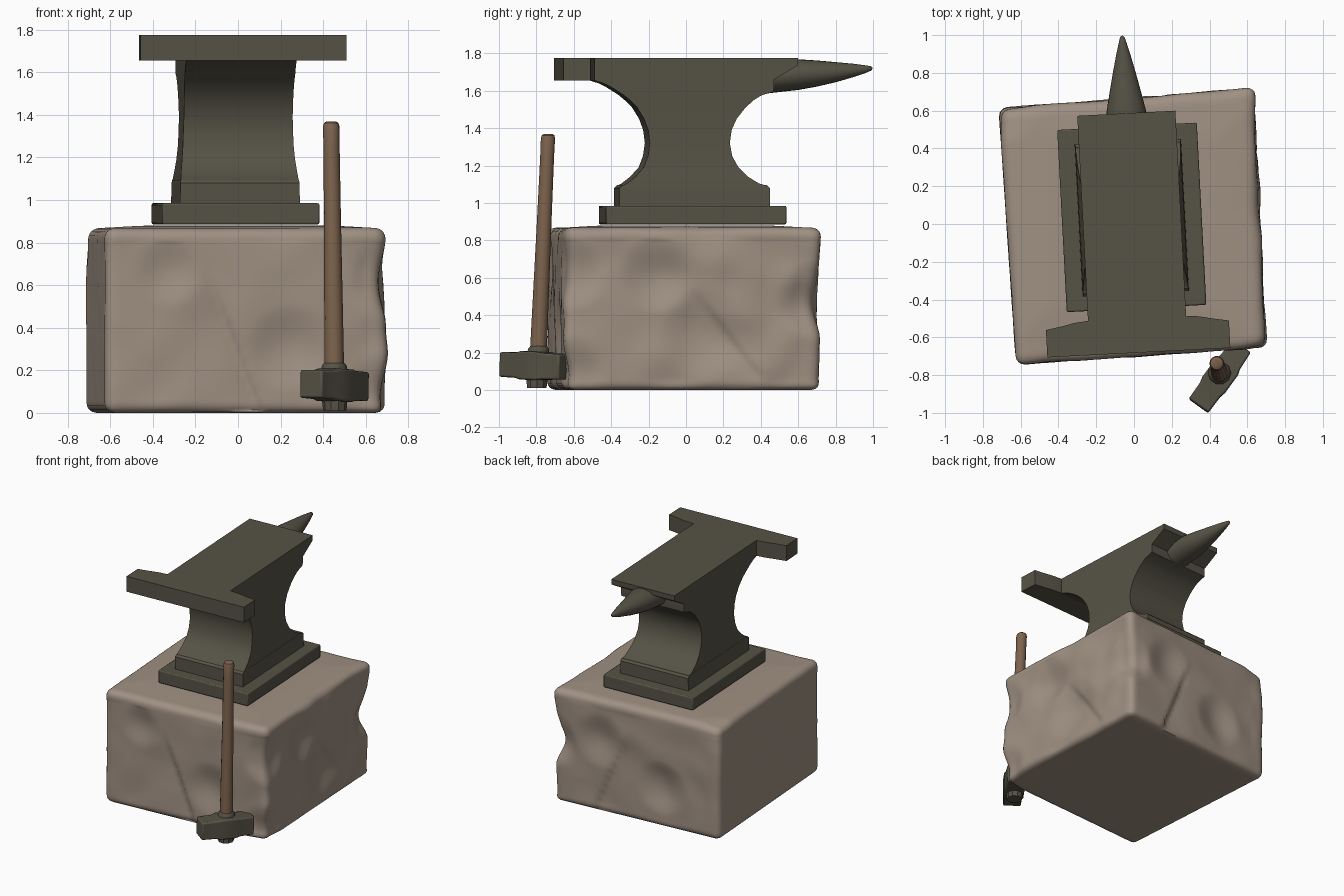
import bpy, bmesh, math
from mathutils import Vector, Matrix, noise

if "Cube" in bpy.data.objects:
    bpy.data.objects.remove(bpy.data.objects["Cube"])


def material(name, rgb):
    m = bpy.data.materials.new(name)
    m.diffuse_color = (*rgb, 1)
    m.use_nodes = True
    m.node_tree.nodes["Principled BSDF"].inputs["Base Color"].default_value = m.diffuse_color
    return m


STONE = material("warm stone", (0.35, 0.28, 0.225))
IRON = material("dark iron", (0.092, 0.085, 0.060))
WOOD = material("brown wood", (0.205, 0.125, 0.075))
TURN = Matrix.Translation((-0.01, 0, 0)) @ Matrix.Rotation(math.radians(3), 4, 'Z')


def finish(name, bm, mat, matrix=None, bevel=0, angle=35):
    if matrix:
        bm.transform(matrix)
    bmesh.ops.recalc_face_normals(bm, faces=bm.faces)
    me = bpy.data.meshes.new(name)
    bm.to_mesh(me)
    bm.free()
    ob = bpy.data.objects.new(name, me)
    bpy.context.collection.objects.link(ob)
    me.materials.append(mat)
    if bevel:
        mod = ob.modifiers.new("bevel", 'BEVEL')
        mod.width, mod.segments, mod.limit_method = bevel, 2, 'ANGLE'
        mod.angle_limit = math.radians(40)
    bpy.ops.object.select_all(action='DESELECT')
    ob.select_set(True)
    bpy.context.view_layer.objects.active = ob
    bpy.ops.object.shade_smooth_by_angle(angle=math.radians(angle))
    return ob


def loft(name, rings, mat, **kw):
    """Skin a list of equal-length point rings and cap both ends."""
    bm = bmesh.new()
    loops = [[bm.verts.new(p) for p in r] for r in rings]
    n = len(loops[0])
    for a, b in zip(loops, loops[1:]):
        for i in range(n):
            j = (i + 1) % n
            bm.faces.new((a[i], a[j], b[j], b[i]))
    bm.faces.new(loops[0])
    bm.faces.new(loops[-1])
    return finish(name, bm, mat, **kw)


def rect(z, y0, y1, w):
    return [(-w, y0, z), (w, y0, z), (w, y1, z), (-w, y1, z)]


def circle(c, rx, ry, axis='Z', n=16):
    pts = []
    for i in range(n):
        a = 2 * math.pi * i / n
        u, v = rx * math.cos(a), ry * math.sin(a)
        pts.append(Vector(c) + (Vector((u, v, 0)) if axis == 'Z' else Vector((u, 0, v))))
    return pts


# ---- stone block: rounded grid cube, skewed plan, chipped sides
def smooth(t):
    t = max(0.0, min(1.0, t))
    return t * t * (3 - 2 * t)


def fracture(u, z, a, b, depth, width):
    """Sharp step along line a-b that fades out on its right-hand side."""
    d = Vector((b[0] - a[0], b[1] - a[1]))
    L = d.length
    d /= L
    px, pz = u - a[0], z - a[1]
    t = (px * d.x + pz * d.y) / L
    s = -(px * d.y - pz * d.x) * -1
    s = -s if d.y > 0 else s
    window = smooth((t + 0.1) / 0.5) * smooth((1.15 - t) / 0.2)
    return depth * window * smooth(s / 0.03) * math.exp(-max(s, 0) / width)


# centre, radius, inward push
DENTS = [((-0.33, -0.74, 0.66), 0.17, (0, 0.025, 0)),
         ((0.25, -0.70, 0.30), 0.22, (0, 0.035, 0)),
         ((0.69, -0.62, 0.62), 0.20, (-0.04, 0.02, 0)),
         ((0.69, -0.15, 0.62), 0.22, (-0.045, 0, 0)),
         ((0.67, 0.10, 0.30), 0.26, (-0.03, 0, 0)),
         ((0.64, 0.70, 0.48), 0.22, (-0.04, -0.035, 0)),
         ((0.68, -0.60, 0.10), 0.20, (-0.03, 0.03, 0)),
         ((-0.25, 0.66, 0.30), 0.22, (0, -0.04, 0)),
         ((0.25, 0.69, 0.55), 0.22, (0, -0.035, 0)),
         ((-0.70, 0.61, 0.85), 0.20, (0.01, -0.01, -0.02))]
CORNERS = [Vector(c) for c in ((-0.625, -0.748), (0.705, -0.655), (0.635, 0.722), (-0.717, 0.615))]
bm = bmesh.new()
bmesh.ops.create_cube(bm, size=2)
bmesh.ops.subdivide_edges(bm, edges=bm.edges[:], cuts=54, use_grid_fill=True)
half = Vector((0.68, 0.69, 0.44))
R = 0.05
for v in bm.verts:
    p = Vector([v.co[i] * half[i] for i in range(3)])
    q = Vector([max(-half[i] + R, min(half[i] - R, p[i])) for i in range(3)])
    if (p - q).length > 1e-6:
        p = q + R * (p - q).normalized()
    s, t = (p.x / half.x + 1) / 2, (p.y / half.y + 1) / 2
    xy = CORNERS[0].lerp(CORNERS[1], s).lerp(CORNERS[3].lerp(CORNERS[2], s), t)
    co = Vector((xy.x, xy.y, p.z + half.z))
    base = co.copy()
    side = smooth(co.z / 0.06)
    for c, r, push in DENTS:
        d = (base - Vector(c)).length / r
        if d < 1:
            co += Vector(push) * (1 - d * d) ** 2
    # split lines on front, back and right
    if v.co.y < -0.99:
        co.y += fracture(base.x, base.z, (-0.12, 0.66), (0.12, 0.03), 0.03, 0.12)
    if v.co.y > 0.99:
        co.y -= fracture(base.x, base.z, (0.05, 0.65), (0.30, 0.05), 0.03, 0.12)
    if v.co.x > 0.99:
        co.x -= fracture(base.y, base.z, (0.05, 0.55), (0.40, 0.10), 0.02, 0.12)
    # rough surface, stronger on the right-hand edges
    amp = 0.008 + 0.010 * smooth((base.x - 0.4) / 0.25)
    if base.x < -0.6:
        amp = 0.003
    n = noise.noise(base * 5.0)
    co.x -= amp * (n + 0.4) * v.co.x * abs(v.co.x) * side
    co.y -= amp * (n + 0.4) * v.co.y * abs(v.co.y) * side
    if base.z > 0.8:
        co.z -= 0.012 * smooth((max(abs(base.x), abs(base.y)) - 0.4) / 0.3)
    v.co = co
finish("stone_block", bm, STONE, angle=50)

# ---- anvil: two steps, waisted body, heel bar, horn
loft("base_plate", [rect(0.886, -0.448, 0.518, 0.37), rect(0.985, -0.448, 0.518, 0.37)],
     IRON, matrix=TURN, bevel=0.008)
loft("base_step", [rect(0.98, -0.37, 0.435, 0.282), rect(1.08, -0.37, 0.435, 0.28),
                   rect(1.095, -0.355, 0.42, 0.278)], IRON, matrix=TURN)
# height, front y, back y, half width
BODY = [(1.09, -0.36, 0.425, 0.277), (1.105, -0.33, 0.375, 0.276), (1.14, -0.285, 0.318, 0.272),
        (1.19, -0.24, 0.267, 0.266), (1.25, -0.217, 0.234, 0.261), (1.32, -0.207, 0.221, 0.258),
        (1.39, -0.216, 0.231, 0.256), (1.45, -0.238, 0.258, 0.256), (1.51, -0.275, 0.305, 0.257),
        (1.55, -0.315, 0.350, 0.258), (1.575, -0.345, 0.390, 0.259), (1.595, -0.375, 0.455, 0.26),
        (1.62, -0.415, 0.457, 0.26), (1.64, -0.455, 0.457, 0.26), (1.66, -0.52, 0.457, 0.26),
        (1.735, -0.52, 0.585, 0.26), (1.775, -0.52, 0.587, 0.26)]
loft("anvil_body", [rect(z, a, b, w) for z, a, b, w in BODY], IRON, matrix=TURN)
right = [(0.485, -0.682), (0.485, -0.537), (0.40, -0.522), (0.33, -0.507), (0.26, -0.50)]
plan = right + [(-x, y) for x, y in reversed(right)]
loft("heel_bar", [[(x, y, z) for x, y in plan] for z in (1.656, 1.775)], IRON, matrix=TURN)
# y, centre height, x radius, z radius
HORN = [(0.42, 1.672, 0.112, 0.088), (0.60, 1.686, 0.104, 0.082), (0.70, 1.692, 0.083, 0.070),
        (0.80, 1.699, 0.061, 0.054), (0.90, 1.709, 0.037, 0.035), (0.96, 1.715, 0.021, 0.021),
        (0.99, 1.719, 0.012, 0.012), (0.998, 1.72, 0.004, 0.004)]
loft("horn", [circle((0, y, z), rx, rz, 'Y', 24) for y, z, rx, rz in HORN],
     IRON, matrix=TURN)

# ---- hammer leaning on the block, head down
FOOT, TIP = Vector((0.455, -0.798, 0.012)), Vector((0.438, -0.737, 1.37))


def rod(name, steps, mat, n=14):
    loft(name, [circle(FOOT.lerp(TIP, (z - FOOT.z) / (TIP.z - FOOT.z)), r, r, 'Z', n)
                for z, r in steps], mat)


rod("hammer_handle", [(0.03, 0.04), (0.2, 0.046), (0.45, 0.044), (0.9, 0.040), (1.25, 0.038),
                      (1.345, 0.039), (1.362, 0.034), (1.37, 0.022)], WOOD)
rod("hammer_collar", [(0.012, 0.055), (0.06, 0.060), (0.2, 0.062), (0.222, 0.058), (0.235, 0.046)], IRON, 10)
# head: blocks at both ends, slightly swollen middle
HEAD = [(-0.195, 0.064, 0.066), (-0.09, 0.066, 0.068), (-0.055, 0.074, 0.076),
        (0.055, 0.074, 0.076), (0.09, 0.064, 0.070), (0.195, 0.058, 0.068)]
place = (Matrix.Translation((0.456, -0.805, 0.13)) @ Matrix.Rotation(math.radians(54), 4, 'Z')
         @ Matrix.Rotation(math.radians(2), 4, 'Y'))
loft("hammer_head", [[(x, -w, -h), (x, w, -h), (x, w, h), (x, -w, h)] for x, w, h in HEAD],
     IRON, matrix=place, bevel=0.01)
